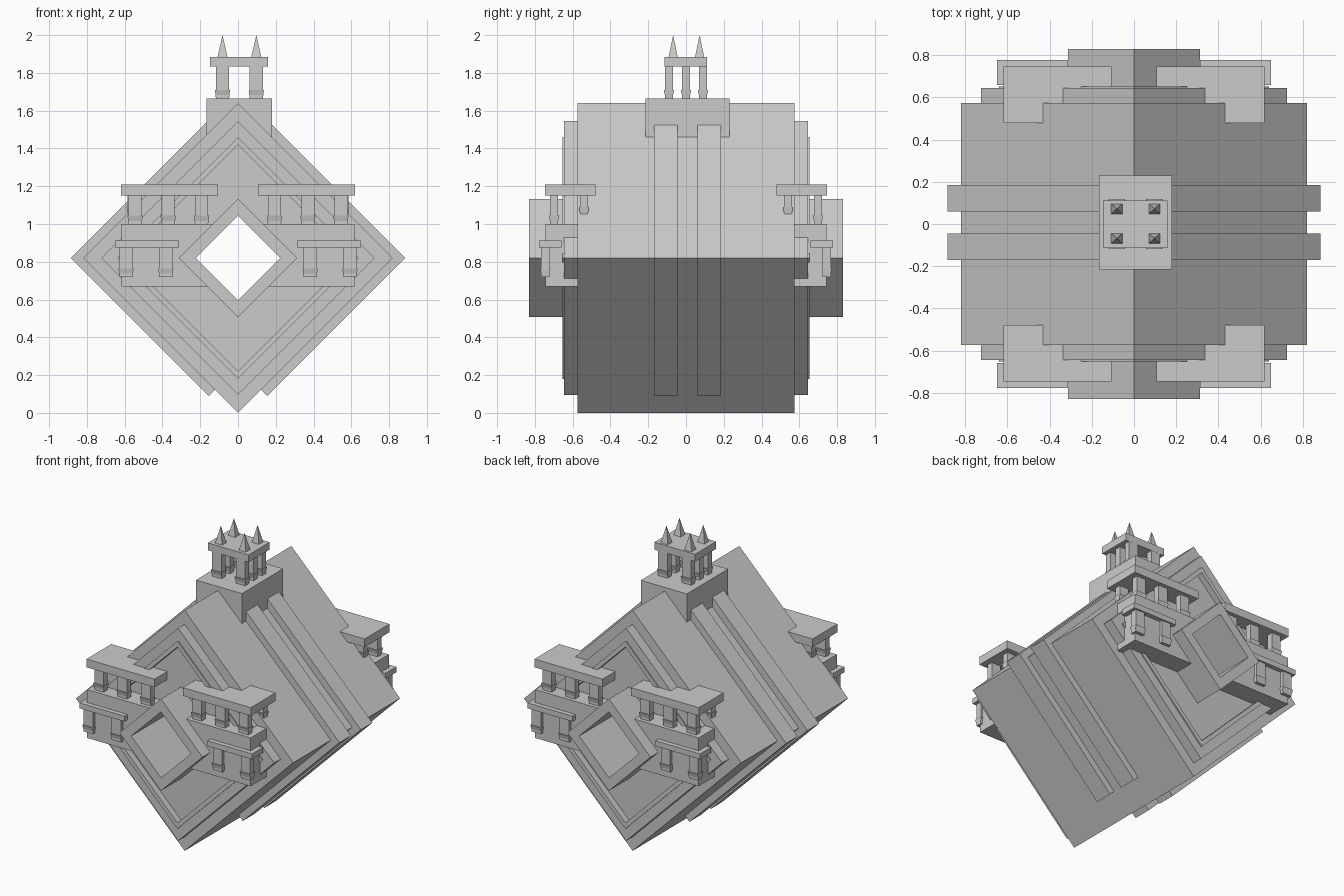
import bpy, bmesh

if "Cube" in bpy.data.objects:
    bpy.data.objects.remove(bpy.data.objects["Cube"])

CZ = 0.82    # height of the diamond centre
HOLE = 0.225  # half diagonal of the through opening


def finish(name, bm):
    bmesh.ops.recalc_face_normals(bm, faces=bm.faces)
    mesh = bpy.data.meshes.new(name)
    bm.to_mesh(mesh)
    bm.free()
    ob = bpy.data.objects.new(name, mesh)
    bpy.context.collection.objects.link(ob)
    return ob


def diamond_ring(name, outer, inner, y0, y1):
    """Square tube standing on its corner, running along y."""
    bm = bmesh.new()
    loops = []
    for r, y in ((outer, y0), (outer, y1), (inner, y1), (inner, y0)):
        loops.append([bm.verts.new(p) for p in
                      ((r, y, CZ), (0, y, CZ + r), (-r, y, CZ), (0, y, CZ - r))])
    for k in range(4):
        a, b = loops[k], loops[(k + 1) % 4]
        for i in range(4):
            j = (i + 1) % 4
            bm.faces.new((a[i], a[j], b[j], b[i]))
    return finish(name, bm)


def prism(name, pts, y0, y1):
    """Extrude an xz profile along y."""
    bm = bmesh.new()
    a = [bm.verts.new((x, y0, z)) for x, z in pts]
    b = [bm.verts.new((x, y1, z)) for x, z in pts]
    bm.faces.new(a)
    bm.faces.new(b[::-1])
    n = len(pts)
    for i in range(n):
        j = (i + 1) % n
        bm.faces.new((a[i], a[j], b[j], b[i]))
    return finish(name, bm)


def add_frustum(bm, x, y, z0, z1, bottom, top):
    """Box or tapered box; bottom and top are full (x, y) sizes."""
    res = bmesh.ops.create_cube(bm, size=1)
    for v in res["verts"]:
        w, d = top if v.co.z > 0 else bottom
        v.co = (x + v.co.x * w, y + v.co.y * d, z1 if v.co.z > 0 else z0)


def box(name, x0, x1, y0, y1, z0, z1):
    bm = bmesh.new()
    size = (abs(x1 - x0), abs(y1 - y0))
    add_frustum(bm, (x0 + x1) / 2, (y0 + y1) / 2, z0, z1, size, size)
    return finish(name, bm)


def column(name, x, y, z0, z1):
    """Square shaft with a base that flares upward."""
    bm = bmesh.new()
    add_frustum(bm, x, y, z0, z1, (0.07, 0.043), (0.07, 0.043))
    add_frustum(bm, x, y, z0, z0 + 0.045, (0.07, 0.035), (0.08, 0.056))
    return finish(name, bm)


# Main body
diamond_ring("body", 0.82, HOLE, -0.575, 0.575)

# Raised bands wrapping each side corner
for y0, y1 in ((-0.17, -0.045), (0.06, 0.185)):
    for s in (-1, 1):
        prism("side_band", [(s * x, z) for x, z in
              ((0.885, CZ), (0.155, 0.09), (0.10, 0.145), (0.775, CZ),
               (0.10, 1.495), (0.155, 1.55))], y0, y1)

for sy in (-1, 1):
    # Stepped face with recessed panel and projecting window frame
    diamond_ring("face_step", 0.725, 0.60, sy * 0.57, sy * 0.645)
    diamond_ring("face_rim", 0.64, 0.60, sy * 0.57, sy * 0.653)
    diamond_ring("face_panel", 0.605, HOLE, sy * 0.57, sy * 0.61)
    diamond_ring("window_frame", 0.313, HOLE, sy * 0.57, sy * 0.83)

    for sx in (-1, 1):
        # Balcony base, notched to meet the window frame
        prism("balcony_base", [(sx * x, z) for x, z in
              ((0.617, 0.67), (0.617, 1.0), (0.09, 1.0), (0.27, CZ), (0.12, 0.67))],
              sy * 0.57, sy * 0.745)
        # Lower canopy on two columns
        box("lower_canopy", sx * 0.313, sx * 0.65, sy * 0.66, sy * 0.777, 0.875, 0.912)
        for x in (0.382, 0.593):
            column("lower_column", sx * x, sy * 0.745, 0.72, 0.88)
        # Upper canopy on three columns plus one at the side
        box("upper_canopy", sx * 0.107, sx * 0.62, sy * 0.48, sy * 0.747, 1.152, 1.208)
        for x in (0.193, 0.37, 0.545):
            column("upper_column", sx * x, sy * 0.698, 1.0, 1.16)
        column("side_column", sx * 0.55, sy * 0.54, 1.045, 1.16)

# Tower base and roof slab
box("tower_base", -0.167, 0.18, -0.215, 0.23, 1.46, 1.665)
box("tower_roof", -0.147, 0.16, -0.115, 0.112, 1.835, 1.885)

for x in (-0.082, 0.097):
    for y in (-0.09, 0.0, 0.09):
        column("tower_column", x, y, 1.665, 1.84)
    # Pointed spires
    for y in (-0.068, 0.072):
        bm = bmesh.new()
        add_frustum(bm, x, y, 1.88, 2.0, (0.055, 0.05), (0, 0))
        bmesh.ops.remove_doubles(bm, verts=bm.verts, dist=1e-5)
        finish("spire", bm)
